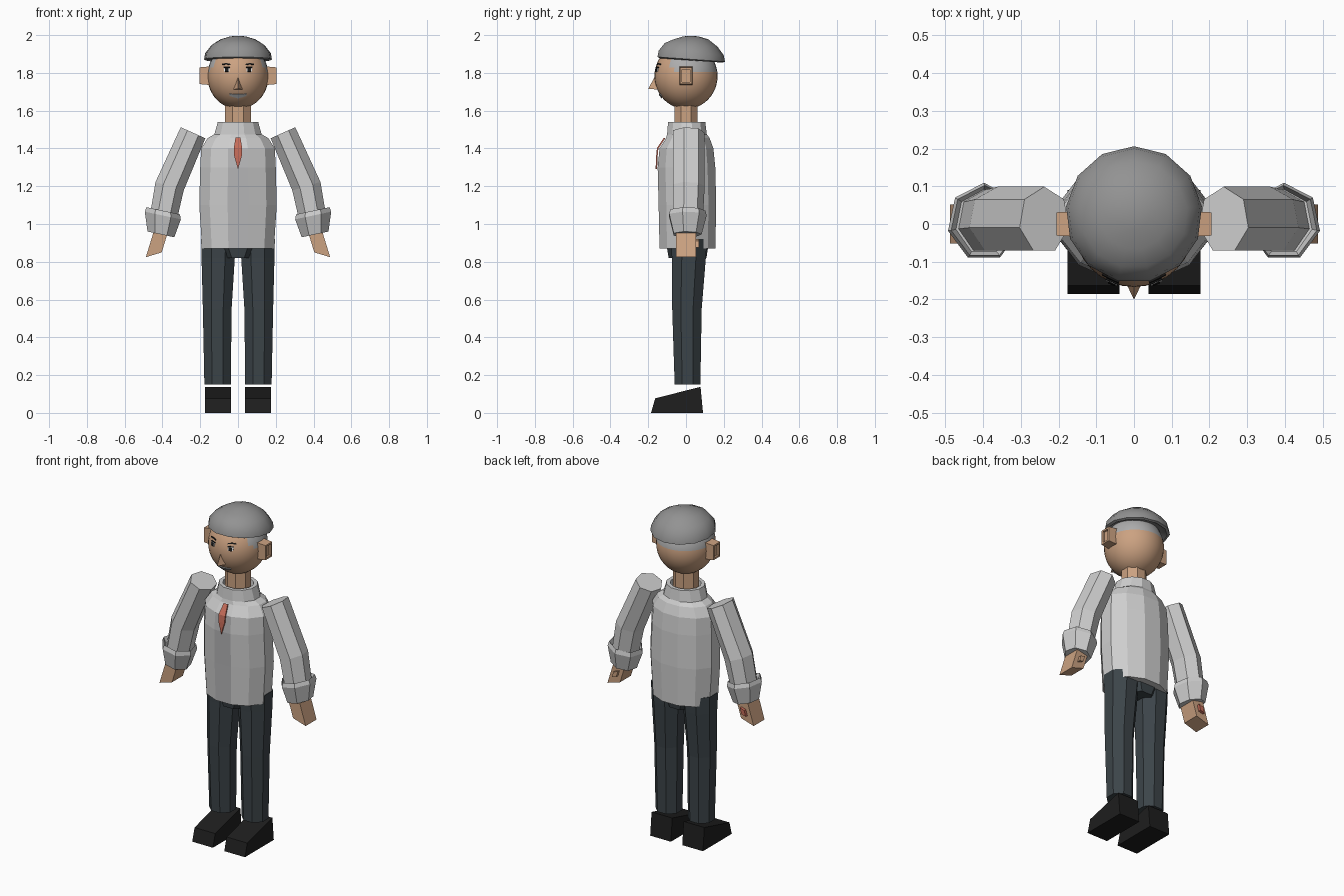
import bpy, bmesh, math
from mathutils import Vector

if "Cube" in bpy.data.objects:
    bpy.data.objects.remove(bpy.data.objects["Cube"], do_unlink=True)


def material(name, r, g, b):
    m = bpy.data.materials.new(name)
    m.use_nodes = True
    m.diffuse_color = (r, g, b, 1)
    node = next(n for n in m.node_tree.nodes if n.type == "BSDF_PRINCIPLED")
    node.inputs["Base Color"].default_value = (r, g, b, 1)
    return m


SKIN = material("skin", 0.60, 0.36, 0.22)
SHIRT = material("shirt", 0.62, 0.62, 0.62)
PLACKET = material("shirt front", 0.47, 0.47, 0.48)
TROUSERS = material("trousers", 0.045, 0.058, 0.066)
SHOES = material("shoes", 0.013, 0.013, 0.013)
CAP = material("cap", 0.29, 0.29, 0.29)
HAIR = material("grey hair", 0.42, 0.42, 0.42)
RED = material("red", 0.56, 0.15, 0.10)
BLACK = material("black", 0.01, 0.01, 0.01)
WHITE = material("white", 0.8, 0.8, 0.8)


def finish(name, bm, *mats, smooth=None):
    bmesh.ops.recalc_face_normals(bm, faces=bm.faces[:])
    me = bpy.data.meshes.new(name)
    bm.to_mesh(me)
    bm.free()
    for m in mats:
        me.materials.append(m)
    ob = bpy.data.objects.new(name, me)
    bpy.context.collection.objects.link(ob)
    if smooth:
        bpy.ops.object.select_all(action="DESELECT")
        ob.select_set(True)
        bpy.context.view_layer.objects.active = ob
        bpy.ops.object.shade_smooth_by_angle(angle=math.radians(smooth))
    return ob


def loft(rings, sides, side=1):
    """Rings are (x, y, z, half width, half depth, tilt in degrees)."""
    bm = bmesh.new()
    grow = 1 / math.cos(math.pi / sides)
    loops = []
    for x, y, z, w, d, tilt in rings:
        t = math.radians(tilt)
        loop = []
        for i in range(sides):
            a = 2 * math.pi * (i + 0.5) / sides - math.pi / 2
            u = math.cos(a) * w * grow
            loop.append(bm.verts.new((side * (x + u * math.cos(t)),
                                      y + math.sin(a) * d * grow,
                                      z + u * math.sin(t))))
        loops.append(loop)
    for a, b in zip(loops, loops[1:]):
        for i in range(sides):
            j = (i + 1) % sides
            bm.faces.new((a[i], a[j], b[j], b[i]))
    bm.faces.new(loops[0])
    bm.faces.new(loops[-1])
    return bm


def extrude_profile(points, x0, x1):
    """Side profile of (y, z) points, given width along x."""
    bm = bmesh.new()
    face = bm.faces.new([bm.verts.new((x0, y, z)) for y, z in points])
    out = bmesh.ops.extrude_face_region(bm, geom=[face])
    moved = [v for v in out["geom"] if isinstance(v, bmesh.types.BMVert)]
    bmesh.ops.translate(bm, vec=(x1 - x0, 0, 0), verts=moved)
    return bm


# Torso with shoulders and a standing collar
torso = loft([(0, (a + b) / 2, z, w, (b - a) / 2, 0) for z, w, a, b in (
    (0.87, 0.19, -0.14, 0.155), (1.1, 0.205, -0.145, 0.16),
    (1.3, 0.2, -0.15, 0.155), (1.4, 0.195, -0.14, 0.145),
    (1.455, 0.16, -0.105, 0.125), (1.475, 0.125, -0.1, 0.11),
    (1.54, 0.107, -0.095, 0.102), (1.54, 0.085, -0.075, 0.08),
    (1.49, 0.08, -0.07, 0.075))], 12)
torso.normal_update()
for f in torso.faces:
    c = f.calc_center_median()
    if abs(c.x) < 0.01 and c.y < -0.12 and c.z < 1.37:
        f.material_index = 1
finish("shirt_body", torso, SHIRT, PLACKET)

# Tie
bm = bmesh.new()
outline = [(0.013, -0.114, 1.455), (0.022, -0.15, 1.4), (0.02, -0.154, 1.36)]
left = [bm.verts.new(p) for p in outline]
right = [bm.verts.new((-x, y, z)) for x, y, z in outline]
tip = bm.verts.new((0, -0.157, 1.29))
for i in range(2):
    bm.faces.new((left[i], right[i], right[i + 1], left[i + 1]))
bm.faces.new((left[2], right[2], tip))
tie = finish("tie", bm, RED)
thick = tie.modifiers.new("thickness", "SOLIDIFY")
thick.thickness, thick.offset = 0.008, 0

# Hips and neck
finish("hips", loft([(0, 0.008, 0.82, 0.08, 0.1, 0), (0, 0.008, 0.87, 0.12, 0.108, 0),
                     (0, 0.008, 0.95, 0.15, 0.108, 0)], 8), TROUSERS)
finish("neck", loft([(0, 0, 1.49, 0.068, 0.062, 0), (0, 0, 1.68, 0.068, 0.062, 0)], 8), SKIN)

# Limbs, built for both sides
for s, label in ((1, "left"), (-1, "right")):
    finish(label + "_leg", loft([
        (0.108, 0.008, 0.15, 0.07, 0.068, 0), (0.11, 0.005, 0.55, 0.076, 0.078, 0),
        (0.105, 0.015, 0.82, 0.088, 0.09, 0), (0.103, 0.016, 0.92, 0.092, 0.095, 0)],
        8, s), TROUSERS)
    finish(label + "_shoe", extrude_profile(
        [(-0.185, 0), (0.09, 0), (0.077, 0.138), (-0.163, 0.077)],
        s * 0.038, s * 0.176), SHOES)
    finish(label + "_sleeve", loft([
        (0.238, 0.01, 1.483, 0.066, 0.08, 24), (0.362, 0.01, 1.2, 0.072, 0.08, 17),
        (0.402, 0.005, 1.0, 0.066, 0.075, 12)], 7, s), SHIRT)
    finish(label + "_cuff", loft([
        (0.398, 0.005, 1.04, 0.07, 0.078, 12), (0.396, 0.005, 1.07, 0.084, 0.088, 12),
        (0.398, 0.005, 1.045, 0.09, 0.094, 12), (0.408, 0.005, 0.945, 0.067, 0.07, 12)],
        7, s), SHIRT)
    finish(label + "_hand", loft([
        (0.405, 0, 0.97, 0.044, 0.052, -17), (0.446, 0, 0.837, 0.044, 0.052, -17)],
        4, s), SKIN)
    finish(label + "_thumb", loft([
        (0.422, 0.055, 0.915, 0.015, 0.014, -17), (0.432, 0.055, 0.88, 0.015, 0.014, -17)],
        4, s), SKIN if s > 0 else RED)

    # Ear: tapered block with a sunken middle
    bm = bmesh.new()
    loops = []
    for x, hy, hz in ((0.14, 0.034, 0.05), (0.205, 0.031, 0.044),
                      (0.205, 0.02, 0.034), (0.193, 0.02, 0.034)):
        loops.append([bm.verts.new((s * x, y * hy, 1.785 + z * hz))
                      for y, z in ((-1, -1), (1, -1), (1, 1), (-1, 1))])
    for a, b in zip(loops, loops[1:]):
        for i in range(4):
            j = (i + 1) % 4
            bm.faces.new((a[i], a[j], b[j], b[i]))
    bm.faces.new(loops[0])
    bm.faces.new(loops[-1])
    finish(label + "_ear", bm, SKIN)

# Head, with grey hair at the sides and back
CENTRE, SIZE = Vector((0, 0, 1.783)), Vector((0.162, 0.167, 0.174))
bm = bmesh.new()
bmesh.ops.create_uvsphere(bm, u_segments=32, v_segments=24, radius=1)
for v in bm.verts:
    v.co = Vector(a * b for a, b in zip(v.co, SIZE)) + CENTRE
for f in bm.faces:
    c = f.calc_center_median()
    f.material_index = int(c.z > 1.805 and c.y > -0.075)
finish("head", bm, SKIN, HAIR, smooth=60)

# Nose
bm = bmesh.new()
nose = [bm.verts.new(p) for p in ((0, -0.163, 1.785), (0.027, -0.145, 1.712),
                                  (-0.027, -0.145, 1.712), (0, -0.2, 1.715))]
for tri in ((0, 1, 3), (0, 3, 2), (1, 2, 3), (0, 2, 1)):
    bm.faces.new([nose[i] for i in tri])
finish("nose", bm, SKIN)


def face_strip(name, columns, mat, lift=0.004):
    """Thin strip of (x, top, bottom) columns laid on the front of the head."""
    bm = bmesh.new()
    rows = []
    for x, top, bottom in columns:
        pair = []
        for z in (top, bottom):
            k = 1 - (x / SIZE.x) ** 2 - ((z - CENTRE.z) / SIZE.z) ** 2
            pair.append(bm.verts.new((x, -SIZE.y * math.sqrt(k) - lift, z)))
        rows.append(pair)
    for a, b in zip(rows, rows[1:]):
        bm.faces.new((a[0], a[1], b[1], b[0]))
    ob = finish(name, bm, mat)
    mod = ob.modifiers.new("thickness", "SOLIDIFY")
    mod.thickness, mod.offset = 0.004, 0


# Face details
face_strip("moustache", [(x, 1.689 - 0.06 * (0.045 - abs(x)), 1.679 - 0.3 * (0.045 - abs(x)))
                         for x in (-0.045, -0.025, 0, 0.025, 0.045)], HAIR)
for s, label in ((1, "left"), (-1, "right")):
    face_strip(label + "_eyebrow", [(s * 0.04, 1.847, 1.841), (s * 0.062, 1.852, 1.845),
                                    (s * 0.084, 1.848, 1.842)], BLACK)
    face_strip(label + "_eyelid", [(s * 0.042, 1.832, 1.827), (s * 0.075, 1.832, 1.827)], BLACK)
    face_strip(label + "_eye", [(s * 0.045, 1.826, 1.807), (s * 0.073, 1.826, 1.807)], WHITE)
    face_strip(label + "_pupil", [(s * 0.05, 1.825, 1.806), (s * 0.068, 1.825, 1.806)],
               BLACK, 0.006)

# Flat cap, tipped back
bm = loft([(0, 0.025, z, r, r, 0) for z, r in (
    (1.885, 0.13), (1.866, 0.162), (1.872, 0.176), (1.905, 0.17), (1.948, 0.138),
    (1.978, 0.09), (1.993, 0.04), (1.996, 0.012))], 13)
for v in bm.verts:
    if v.co.z < 1.95:
        v.co.z -= 0.07 * (v.co.y - 0.025)
finish("cap", bm, CAP, smooth=50)
